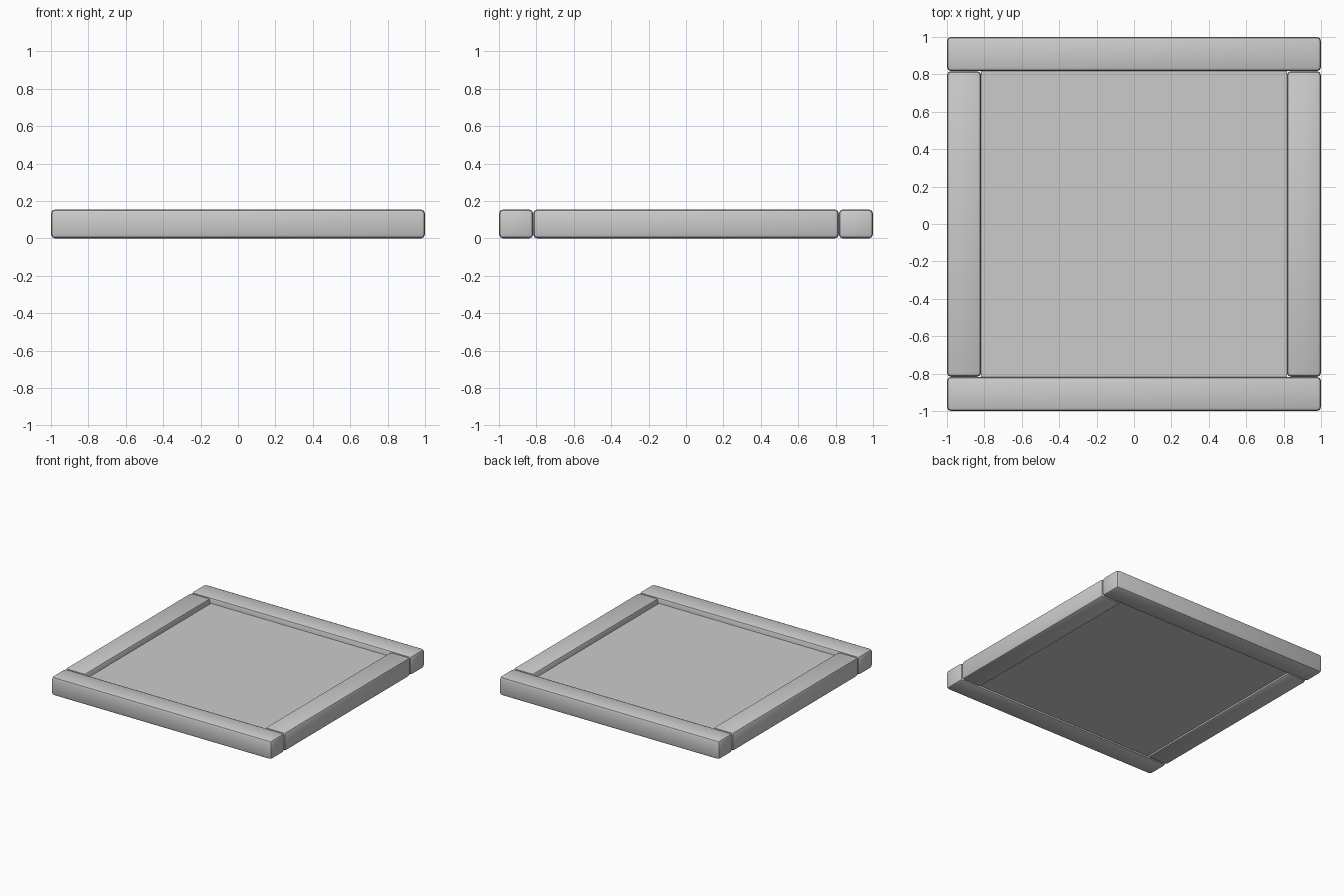
import bpy
from mathutils import Vector

cube = bpy.data.objects.get("Cube")
if cube:
    bpy.data.objects.remove(cube, do_unlink=True)

# Single plain grey
GREY = (0.6, 0.6, 0.6, 1.0)
grey = bpy.data.materials.new("plain_grey")
grey.use_nodes = True
grey.diffuse_color = GREY
grey.node_tree.nodes["Principled BSDF"].inputs["Base Color"].default_value = GREY


def box(name, low, high, bevel=0.0):
    """Axis-aligned box between two corners, with optional softened edges."""
    low, high = Vector(low), Vector(high)
    bpy.ops.mesh.primitive_cube_add(size=1, location=(low + high) / 2)
    obj = bpy.context.object
    obj.name = name
    obj.scale = high - low
    bpy.ops.object.transform_apply(location=False, rotation=False, scale=True)
    obj.data.materials.append(grey)
    if bevel:
        mod = obj.modifiers.new("soft_edges", "BEVEL")
        mod.width = bevel
        mod.segments = 2
        bpy.ops.object.modifier_apply(modifier=mod.name)
        bpy.ops.object.shade_smooth_by_angle()
    return obj


HEIGHT = 0.155
INNER = 0.817
BEVEL = 0.022

# Long rails across the front and back
box("front_rail", (-1, -1, 0), (1, -INNER, HEIGHT), BEVEL)
box("back_rail", (-1, INNER, 0), (1, 1, HEIGHT), BEVEL)

# Shorter rails fitted between them
box("right_rail", (-1, -INNER, 0), (-INNER, INNER, HEIGHT), BEVEL)
box("left_rail", (INNER, -INNER, 0), (1, INNER, HEIGHT), BEVEL)

# Recessed flat panel inside the frame
box("centre_panel", (-INNER, -INNER, 0.015), (INNER, INNER, 0.11))
